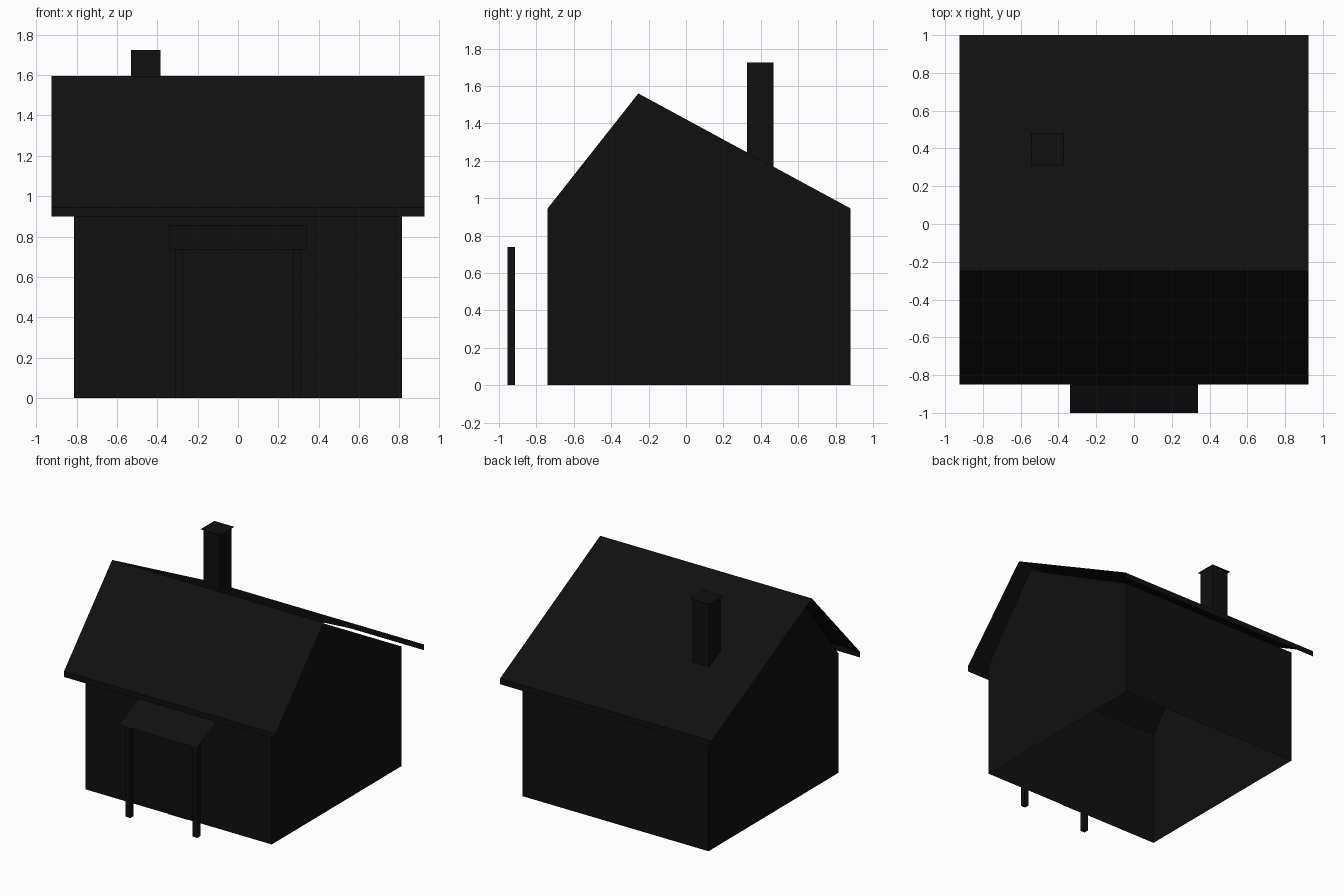
import bpy

if "Cube" in bpy.data.objects:
    bpy.data.objects.remove(bpy.data.objects["Cube"])

mat = bpy.data.materials.new("charcoal")
mat.diffuse_color = (0.005, 0.005, 0.005, 1)
mat.use_nodes = True
mat.node_tree.nodes["Principled BSDF"].inputs["Base Color"].default_value = mat.diffuse_color


def make(name, verts, faces):
    me = bpy.data.meshes.new(name)
    me.from_pydata(verts, [], faces)
    me.materials.append(mat)
    ob = bpy.data.objects.new(name, me)
    bpy.context.collection.objects.link(ob)
    return ob


def strip(name, profile, x0, x1):
    """Open sheet: a (y, z) profile swept along x."""
    n = len(profile)
    verts = [(x, y, z) for x in (x0, x1) for y, z in profile]
    return make(name, verts, [(i, n + i, n + i + 1, i + 1) for i in range(n - 1)])


def tube(name, x0, x1, y0, y1, z0, z1, top=True):
    """Four-sided upright with an open bottom."""
    ring = [(x0, y0), (x1, y0), (x1, y1), (x0, y1)]
    verts = [(x, y, z) for z in (z0, z1) for x, y in ring]
    faces = [(i, (i + 1) % 4, (i + 1) % 4 + 4, i + 4) for i in range(4)]
    return make(name, verts, faces + ([(4, 5, 6, 7)] if top else []))


# Walls: thin shell, open below, with uneven gables on both ends
W = 0.813
gable = [(-0.74, 0), (0.88, 0), (0.88, 0.945), (-0.255, 1.56), (-0.74, 0.945)]
verts = [(x, y, z) for x in (-W, W) for y, z in gable]
make("walls", verts, [(4, 3, 2, 1, 0), (5, 6, 7, 8, 9), (0, 5, 9, 4), (1, 2, 7, 6)])

# Main roof: thin sheet with a fascia lip along each eave
strip("roof", [(-0.85, 0.90), (-0.85, 0.945), (-0.25, 1.595),
               (1.0, 0.945), (1.0, 0.90)], -0.925, 0.925)

# Chimney with flat overhanging cap
tube("chimney", -0.53, -0.385, 0.325, 0.467, 1.13, 1.725, top=False)
make("chimney_cap", [(-0.545, 0.31, 1.725), (-0.37, 0.31, 1.725),
                     (-0.37, 0.483, 1.725), (-0.545, 0.483, 1.725)], [(0, 1, 2, 3)])

# Porch canopy and its two posts
strip("porch_roof", [(-1.0, 0.735), (-0.74, 0.855)], -0.34, 0.34)
for side, label in ((-1, "left"), (1, "right")):
    c = side * 0.293
    tube("porch_post_" + label, c - 0.02, c + 0.02, -0.955, -0.915, 0, 0.74)

# Door panel and lintel, lying on the front wall
strip("door", [(-0.744, 0), (-0.744, 0.67)], -0.09, 0.09)
strip("door_lintel", [(-0.745, 0.67), (-0.745, 0.70)], -0.115, 0.115)

# Window sills on the front and back walls
for y, wall in ((-0.744, "front"), (0.884, "back")):
    for i, (a, b) in enumerate(((-0.75, -0.5), (-0.27, -0.12), (0.12, 0.27), (0.5, 0.75))):
        if wall == "back" and i in (1, 2):
            continue
        strip(f"{wall}_sill_{i + 1}", [(y, 0.24), (y, 0.262)], a, b)
